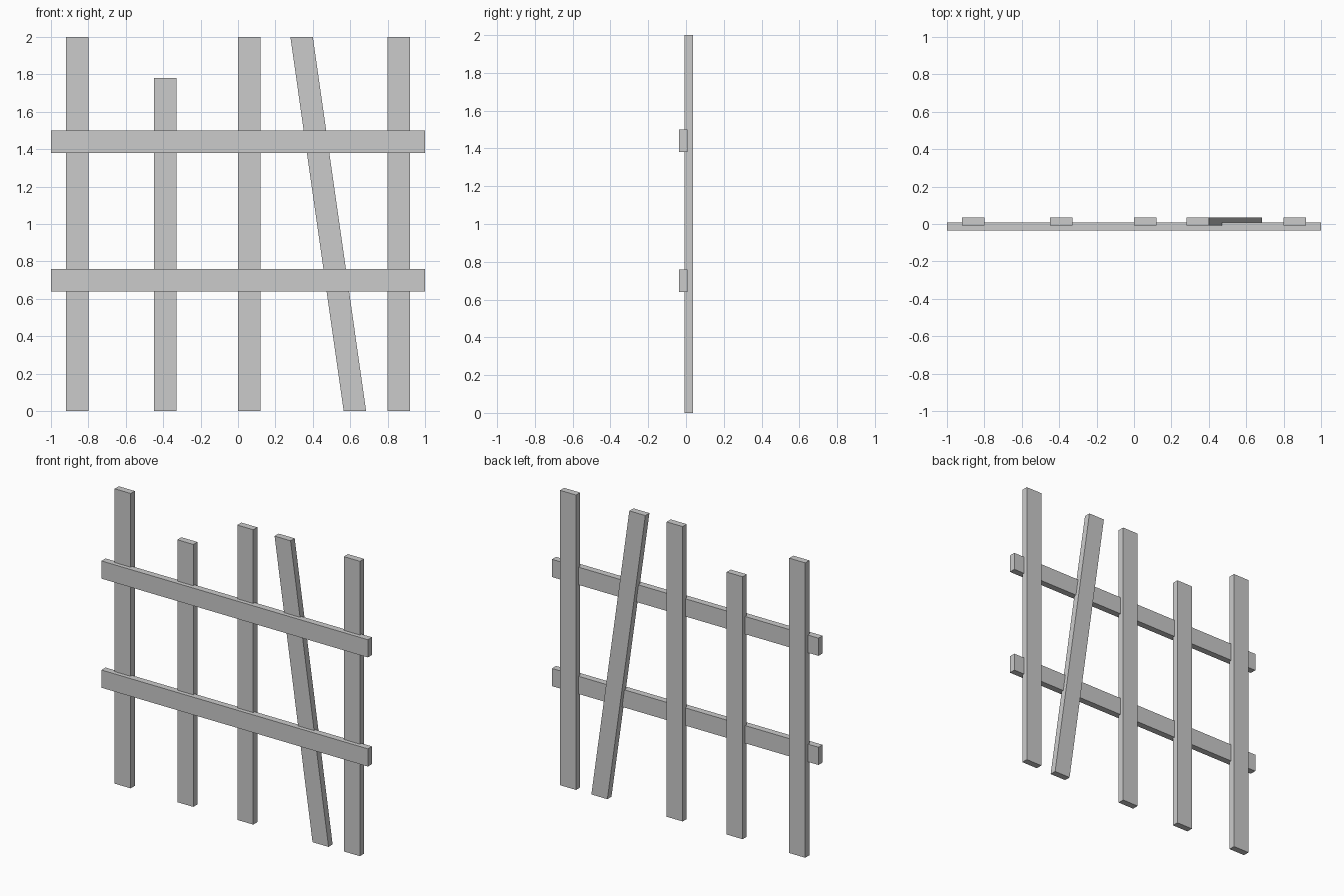
import bpy

if "Cube" in bpy.data.objects:
    bpy.data.objects.remove(bpy.data.objects["Cube"])

PICKET_Y = (-0.008, 0.036)
RAIL_Y = (-0.036, 0.008)
WIDTH = 0.12


def board(name, profile, y_range):
    """Extrude an x-z outline (counter-clockwise seen from the front) along y."""
    n = len(profile)
    verts = [(x, y, z) for y in y_range for x, z in profile]
    faces = [tuple(range(n)), tuple(reversed(range(n, 2 * n)))]
    faces += [(i, i + n, (i + 1) % n + n, (i + 1) % n) for i in range(n)]
    mesh = bpy.data.meshes.new(name)
    mesh.from_pydata(verts, [], faces)
    mesh.update()
    obj = bpy.data.objects.new(name, mesh)
    bpy.context.collection.objects.link(obj)
    return obj


def picket(name, x_bottom, x_top, height):
    board(name, [(x_bottom, 0), (x_bottom + WIDTH, 0),
                 (x_top + WIDTH, height), (x_top, height)], PICKET_Y)


# Upright pickets, one of them shorter
for i, (x, height) in enumerate([(-0.92, 2), (-0.45, 1.78), (0, 2), (0.80, 2)], 1):
    picket(f"picket_{i}", x, x, height)

# Leaning picket with level ends
picket("leaning_picket", 0.565, 0.28, 2)

# Horizontal rails across the front
for name, z in (("lower_rail", 0.64), ("upper_rail", 1.38)):
    board(name, [(-1, z), (1, z), (1, z + WIDTH), (-1, z + WIDTH)], RAIL_Y)
